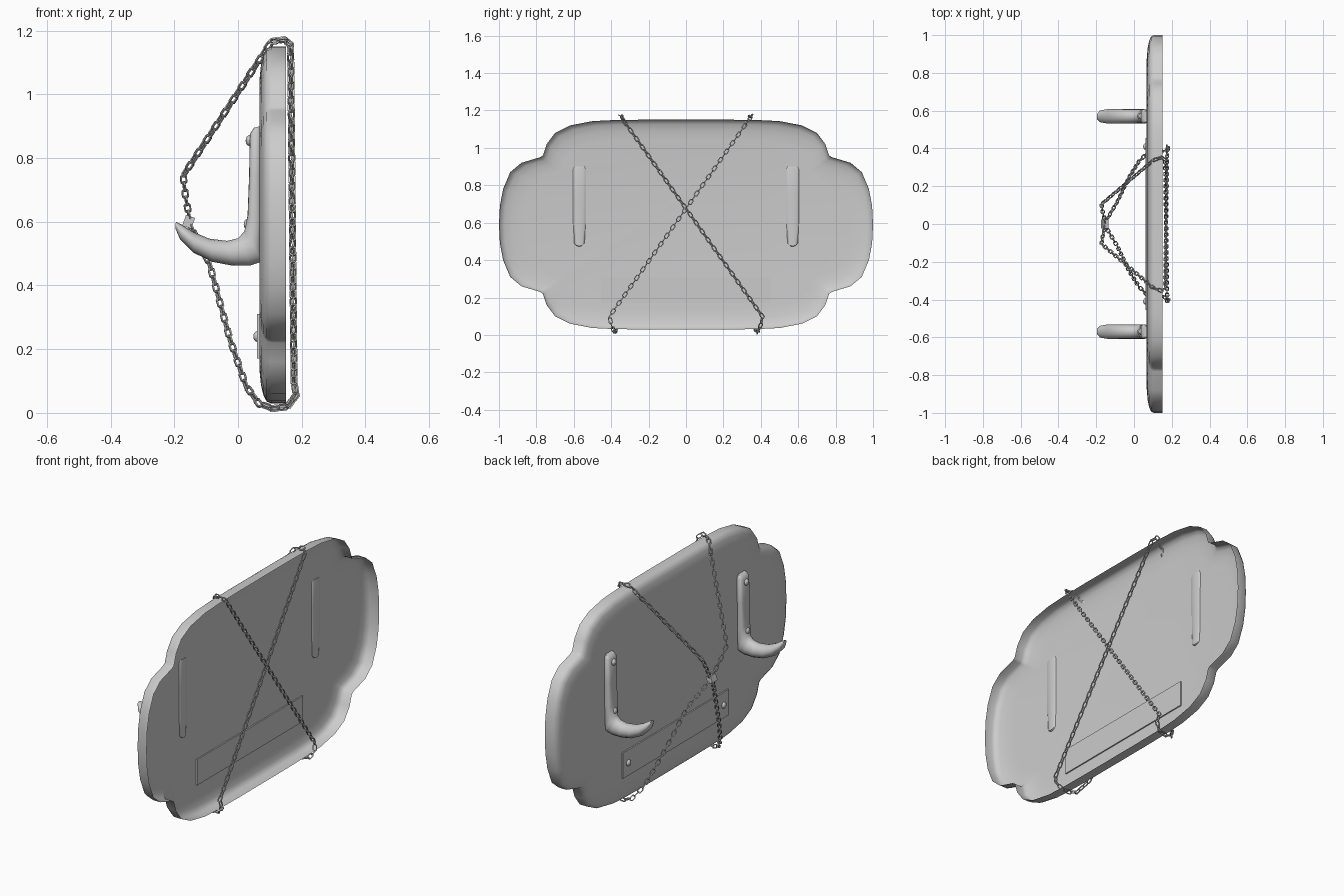
import bpy, bmesh, math
from mathutils import Vector, Matrix

if "Cube" in bpy.data.objects:
    bpy.data.objects.remove(bpy.data.objects["Cube"])


def finish(name, bm, angle=40, smooth=True):
    me = bpy.data.meshes.new(name)
    bm.to_mesh(me)
    bm.free()
    ob = bpy.data.objects.new(name, me)
    bpy.context.collection.objects.link(ob)
    if smooth:
        bpy.ops.object.select_all(action='DESELECT')
        ob.select_set(True)
        bpy.context.view_layer.objects.active = ob
        bpy.ops.object.shade_smooth_by_angle(angle=math.radians(angle))
    return ob


def loft(bm, rings, closed=False, cap_start=False, cap_end=False):
    """Skin a list of equal-length point rings with quads."""
    vs = [[bm.verts.new(p) for p in r] for r in rings]
    n = len(vs[0])
    pairs = list(zip(vs, vs[1:])) + ([(vs[-1], vs[0])] if closed else [])
    for a, b in pairs:
        for i in range(n):
            j = (i + 1) % n
            bm.faces.new((a[i], a[j], b[j], b[i]))
    if cap_start:
        bm.faces.new(vs[0][::-1])
    if cap_end:
        bm.faces.new(vs[-1])


# Backboard: notched outline, hollow shell open at the back, pillowed front
quarter = [(1.0, 0.0), (0.995, 0.1), (0.978, 0.19), (0.94, 0.28), (0.88, 0.33),
           (0.78, 0.36), (0.765, 0.37), (0.745, 0.43), (0.70, 0.49), (0.62, 0.53),
           (0.50, 0.553), (0.38, 0.559), (0.2, 0.561), (0.0, 0.561)]
half = quarter + [(-y, z) for y, z in quarter[-2::-1]]
outline = half + [(y, -z) for y, z in half[-2:0:-1]]
bm = bmesh.new()
rings = []
for x, d in ((0.15, 0), (0.105, 0), (0.09, 0.008), (0.08, 0.03), (0.072, 0.07), (0.067, 0.13)):
    rings.append([(x, y * (1 - d), 0.59 + z * (1 - d * 1.5)) for y, z in outline])
loft(bm, rings, cap_end=True)
bmesh.ops.recalc_face_normals(bm, faces=bm.faces)
cap = max(bm.faces, key=lambda f: f.calc_area())
if cap.normal.x > 0:
    bmesh.ops.reverse_faces(bm, faces=bm.faces)
finish("backboard", bm)

# Hooks: elliptical sections swept between front and back edge points (x, z)
stations = [((0.050, 0.895), (0.070, 0.900)), ((0.037, 0.875), (0.073, 0.888)),
            ((0.035, 0.75), (0.073, 0.75)), ((0.030, 0.62), (0.073, 0.59)),
            ((0.020, 0.57), (0.076, 0.475)), ((0.0, 0.548), (0.04, 0.463)),
            ((-0.035, 0.540), (-0.015, 0.462)), ((-0.09, 0.547), (-0.08, 0.474)),
            ((-0.14, 0.568), (-0.14, 0.503)), ((-0.178, 0.592), (-0.182, 0.545)),
            ((-0.195, 0.600), (-0.197, 0.580))]
for side, y0 in (("left", 0.57), ("right", -0.57)):
    bm = bmesh.new()
    rings = []
    for k, (f, b) in enumerate(stations):
        w = {0: 0.03, 9: 0.031, 10: 0.014}.get(k, 0.038)
        mid = Vector((f[0] + b[0], 0, f[1] + b[1])) / 2
        rad = Vector((f[0] - b[0], 0, f[1] - b[1])) / 2
        ring = []
        for i in range(16):
            a = math.tau * i / 16
            c, s = math.cos(a), math.sin(a)
            if k < 4:   # squarer section on the mounting strip
                c, s = (math.copysign(abs(v) ** 0.6, v) for v in (c, s))
            ring.append(mid + rad * c + Vector((0, y0 + w * s, 0)))
        rings.append(ring)
    loft(bm, rings, cap_start=True, cap_end=True)
    bmesh.ops.recalc_face_normals(bm, faces=bm.faces)
    finish("hook_" + side, bm, 50)

# Name plate, plain and thin
bm = bmesh.new()
bmesh.ops.create_cube(bm, size=1, matrix=Matrix.Translation((0.067, 0, 0.24))
                      @ Matrix.Diagonal((0.014, 0.91, 0.14, 1)))
finish("name_plate", bm, smooth=False)

# Screw heads on the hooks and the name plate
for s in (-1, 1):
    for x, y, z in ((0.036, 0.57, 0.855), (0.030, 0.57, 0.592), (0.060, 0.41, 0.24)):
        bm = bmesh.new()
        bmesh.ops.create_uvsphere(bm, u_segments=12, v_segments=8, radius=1,
                                  matrix=Matrix.Translation((x, y * s, z))
                                  @ Matrix.Diagonal((0.012, 0.017, 0.017, 1)))
        finish("screw", bm)


# Chains: stadium links placed along a loop from the clasp around the board
def add_link(bm, c, t, n, length=0.039, width=0.026, r=0.0036):
    b = t.cross(n)
    R = width / 2 - r
    straight = length / 2 - r - R
    rings = []
    for i in range(8):
        a = math.tau * (i + 0.5) / 8
        ca, sa = math.cos(a), math.sin(a)
        out = t * ca + n * sa
        p = c + out * R + t * math.copysign(straight, ca)
        rings.append([p + (out * math.cos(q) + b * math.sin(q)) * r
                      for q in (math.tau * (k + 0.5) / 4 for k in range(4))])
    loft(bm, rings, closed=True)


path = [(-0.152, 0.01, 0.59), (-0.09, 0.115, 0.47), (-0.025, 0.25, 0.23), (0.025, 0.33, 0.085),
        (0.065, 0.37, 0.03), (0.11, 0.38, 0.014), (0.155, 0.385, 0.019), (0.182, 0.40, 0.055),
        (0.176, 0.408, 0.10), (0.165, -0.34, 1.155), (0.145, -0.352, 1.172), (0.105, -0.34, 1.166),
        (-0.172, -0.105, 0.745), (-0.165, -0.06, 0.68), (-0.152, -0.01, 0.61)]
for name, s in (("chain_a", 1), ("chain_b", -1)):
    pts = [Vector((x, y * s, z)) for x, y, z in path]
    bm = bmesh.new()
    total = sum((q - p).length for p, q in zip(pts, pts[1:]))
    count = round(total / 0.0275)
    step = total / count
    n = Vector((1, 0.6, 0.2))
    done, k = 0.0, 0
    for p, q in zip(pts, pts[1:]):
        seg = (q - p).length
        t = (q - p).normalized()
        n = (n - t * n.dot(t)).normalized()
        while k < count and (k + 0.5) * step <= done + seg:
            c = p + t * ((k + 0.5) * step - done)
            add_link(bm, c, t, n if k % 2 else t.cross(n))
            k += 1
        done += seg
    bmesh.ops.recalc_face_normals(bm, faces=bm.faces)
    finish(name, bm, smooth=False)

# Clasp joining both chains in front
bm = bmesh.new()
bmesh.ops.create_cube(bm, size=1, matrix=Matrix.Translation((-0.155, 0, 0.60))
                      @ Matrix.Rotation(math.radians(20), 4, 'Y')
                      @ Matrix.Diagonal((0.03, 0.045, 0.036, 1)))
finish("clasp", bm, smooth=False)
